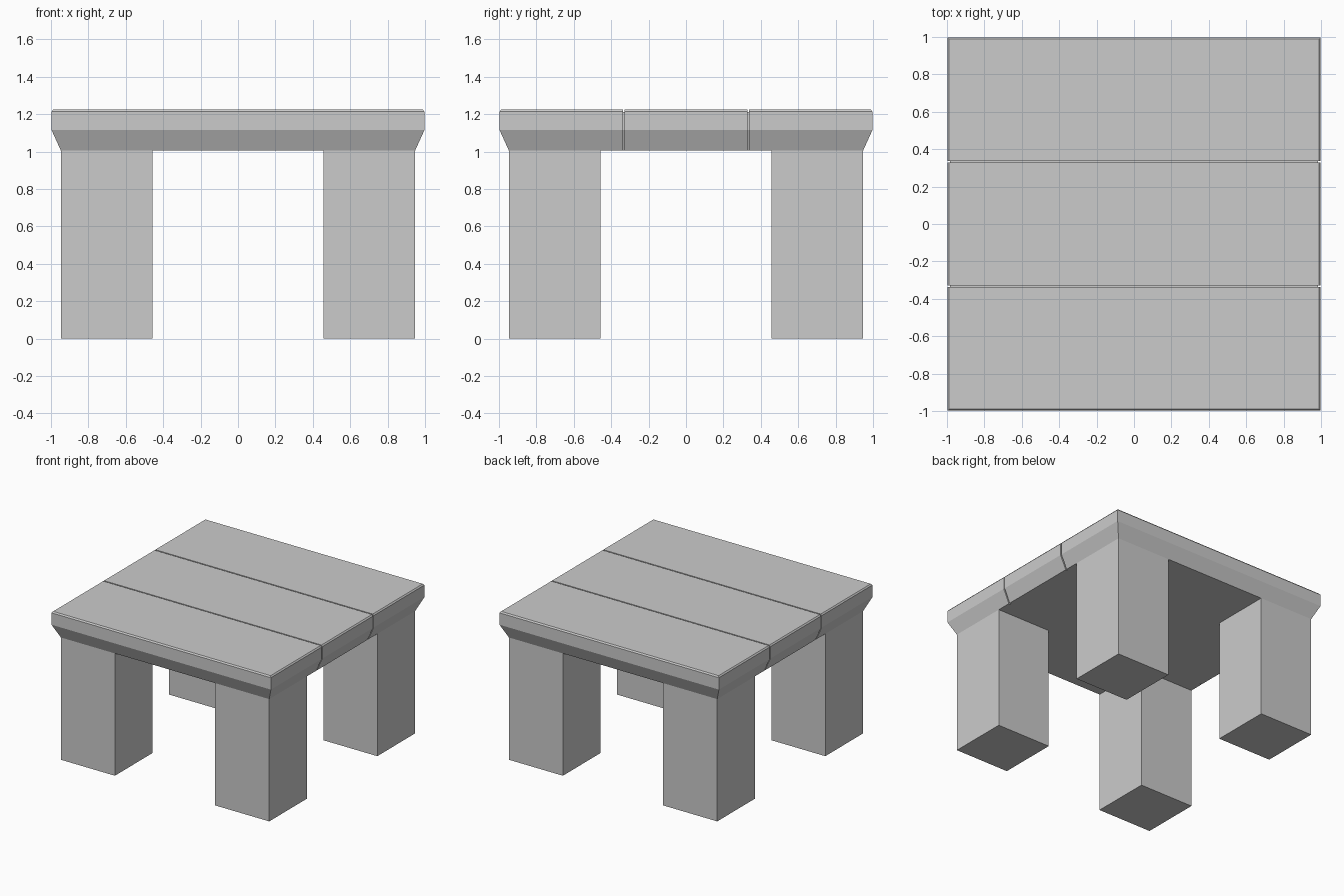
import bpy, bmesh

if "Cube" in bpy.data.objects:
    bpy.data.objects.remove(bpy.data.objects["Cube"])


def loft(name, rings):
    """Stack rectangles (x0, x1, y0, y1, z) from bottom to top into a closed solid."""
    bm = bmesh.new()
    loops = []
    for x0, x1, y0, y1, z in rings:
        corners = ((x0, y0), (x1, y0), (x1, y1), (x0, y1))
        loops.append([bm.verts.new((x, y, z)) for x, y in corners])
    bm.faces.new(loops[0][::-1])
    bm.faces.new(loops[-1])
    for low, high in zip(loops, loops[1:]):
        for i in range(4):
            j = (i + 1) % 4
            bm.faces.new((low[i], low[j], high[j], high[i]))
    bmesh.ops.recalc_face_normals(bm, faces=bm.faces)
    mesh = bpy.data.meshes.new(name)
    bm.to_mesh(mesh)
    bm.free()
    obj = bpy.data.objects.new(name, mesh)
    bpy.context.collection.objects.link(obj)
    return obj


# Edge profile of the top: (half width, height)
profile = [(0.947, 1.005), (0.997, 1.115), (0.997, 1.213), (0.988, 1.224)]
joint, gap = 0.333, 0.005

# Three planks; outer ends follow the profile, joints are straight
for name, side in (("front_plank", -1), ("middle_plank", 0), ("back_plank", 1)):
    rings = []
    for half, z in profile:
        if side < 0:
            y0, y1 = -half, -joint - gap
        elif side > 0:
            y0, y1 = joint + gap, half
        else:
            y0, y1 = -joint + gap, joint - gap
        rings.append((-half, half, y0, y1, z))
    loft(name, rings)

# Inner strips that close the grooves between planks
for name, y in (("front_groove_strip", -joint), ("back_groove_strip", joint)):
    loft(name, [(-half + 0.014, half - 0.014, y - gap, y + gap, z)
                for half, z in ((0.947, 1.005), (0.997, 1.115), (0.997, 1.21))])

# Four square legs, mirrored from one corner
leg = loft("legs", [(0.456, 0.947, 0.456, 0.947, z) for z in (0.0, 1.005)])
mirror = leg.modifiers.new("mirror", 'MIRROR')
mirror.use_axis = (True, True, False)
